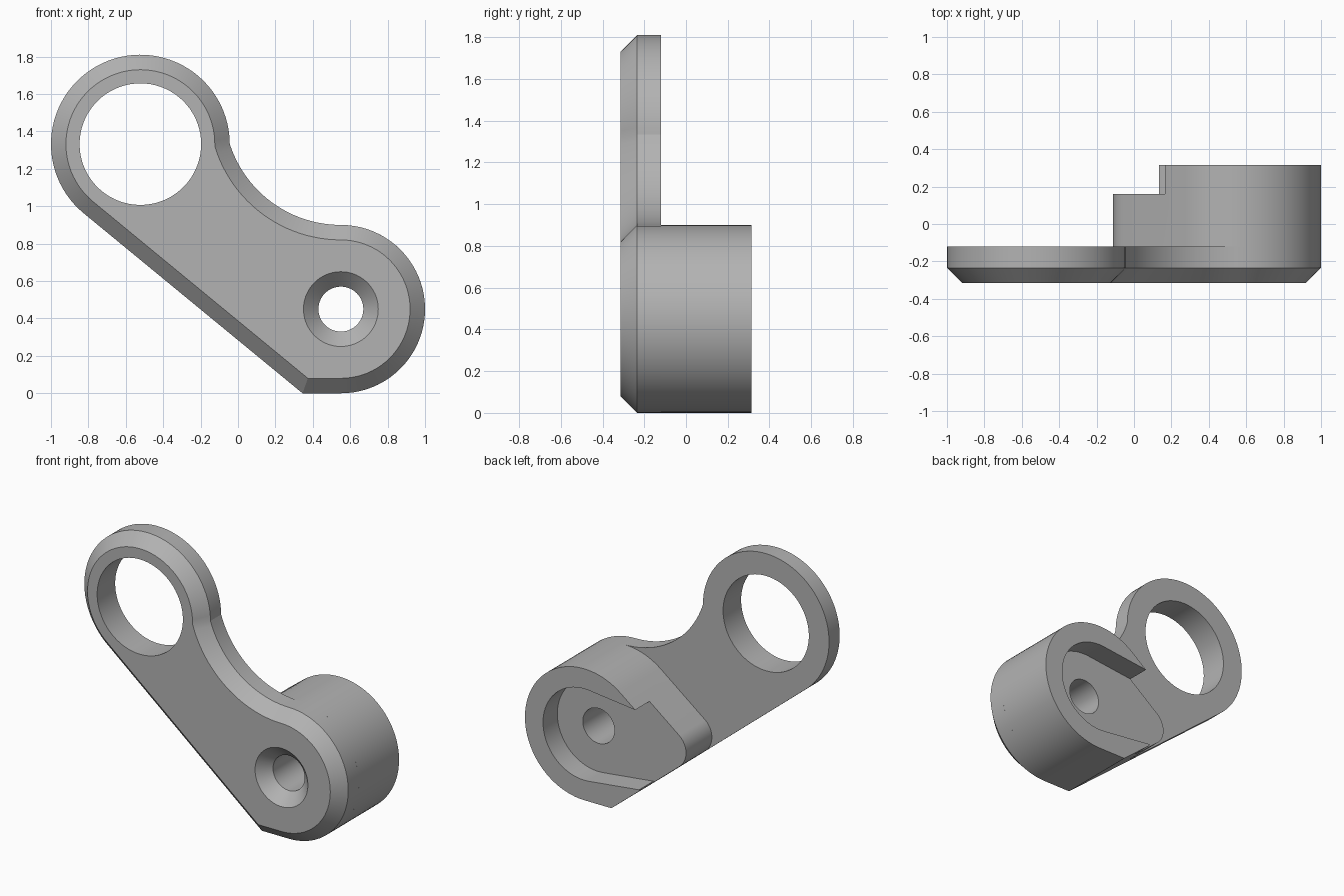
import bpy
import bmesh
from math import radians, sin, cos, asin, atan2, degrees, hypot, sqrt
from mathutils import Vector, Matrix

cube = bpy.data.objects.get("Cube")
if cube:
    bpy.data.objects.remove(cube, do_unlink=True)

# Key points in the x-z plane
RING, RING_R, RING_HOLE = Vector((-0.522, 1.332)), 0.478, 0.325
BOSS, BOSS_R = Vector((0.55, 0.45)), 0.45
NECK_R = 0.624
NECK = Vector((BOSS.x, BOSS.y + BOSS_R + NECK_R))
CORNER = Vector((0.345, 0.0))
FRONT, PLATE_BACK, STEP, BACK, BEVEL = -0.315, -0.12, 0.16, 0.315, 0.08

# Lower straight edge, tangent to the ring
to_ring = RING - CORNER
edge_angle = degrees(atan2(to_ring.y, to_ring.x) + asin(RING_R / to_ring.length))


def polar(angle):
    return Vector((cos(radians(angle)), sin(radians(angle))))


EDGE, INWARD = polar(edge_angle), polar(edge_angle - 90)

metal = bpy.data.materials.new("plain grey")
metal.use_nodes = True
GREY = (0.45, 0.45, 0.45, 1)
metal.diffuse_color = GREY
metal.node_tree.nodes["Principled BSDF"].inputs["Base Color"].default_value = GREY


def arc(center, radius, start, end, steps):
    return [center + radius * polar(start + (end - start) * i / steps)
            for i in range(steps + 1)]


def loft(name, sections):
    """Join equal-length (y, outline) sections into a closed solid."""
    bm = bmesh.new()
    rows = [[bm.verts.new((p.x, y, p.y)) for p in pts] for y, pts in sections]
    for a, b in zip(rows, rows[1:]):
        for i in range(len(a)):
            j = (i + 1) % len(a)
            bm.faces.new((a[i], a[j], b[j], b[i]))
    bm.faces.new(rows[0])
    bm.faces.new(rows[-1])
    bmesh.ops.recalc_face_normals(bm, faces=bm.faces)
    mesh = bpy.data.meshes.new(name)
    bm.to_mesh(mesh)
    bm.free()
    mesh.materials.append(metal)
    obj = bpy.data.objects.new(name, mesh)
    bpy.context.collection.objects.link(obj)
    return obj


def select(obj):
    bpy.ops.object.select_all(action='DESELECT')
    obj.select_set(True)
    bpy.context.view_layer.objects.active = obj


def cut(obj, sections):
    cutter = loft("cutter", sections)
    cutter.hide_render = True
    mod = obj.modifiers.new("cut", 'BOOLEAN')
    mod.operation, mod.solver, mod.object = 'DIFFERENCE', 'EXACT', cutter
    select(obj)
    bpy.ops.object.modifier_apply(modifier=mod.name)
    bpy.data.objects.remove(cutter, do_unlink=True)


def circle(center, radius):
    return arc(center, radius, 0, 360, 72)[:-1]


def plate_outline(inset):
    ring_r, neck_r = RING_R - inset, NECK_R + inset
    # Crease where the ring meets the concave neck
    axis = NECK - RING
    dist = axis.length
    axis.normalize()
    along = (ring_r ** 2 - neck_r ** 2 + dist ** 2) / (2 * dist)
    off = sqrt(ring_r ** 2 - along ** 2)
    crease = RING + axis * along + Vector((axis.y, -axis.x)) * off
    a, b = crease - RING, crease - NECK
    ring_start = degrees(atan2(a.y, a.x))
    neck_end = degrees(atan2(b.y, b.x)) % 360
    slide = inset * (1 - INWARD.y) / EDGE.y
    return (arc(BOSS, BOSS_R - inset, -90, 90, 40)
            + arc(NECK, neck_r, 270, neck_end, 24)[1:]
            + arc(RING, ring_r, ring_start, edge_angle + 90, 56)[1:]
            + [CORNER + INWARD * inset + EDGE * slide])


# Chamfered arm plate with ring opening and countersunk hole
plate = loft("arm_plate", [(FRONT, plate_outline(BEVEL)),
                           (FRONT + BEVEL, plate_outline(0)),
                           (PLATE_BACK, plate_outline(0))])
cut(plate, [(-1, circle(RING, RING_HOLE)), (1, circle(RING, RING_HOLE))])
cut(plate, [(FRONT - 0.02, circle(BOSS, 0.22)),
            (FRONT + BEVEL, circle(BOSS, 0.12)),
            (0.5, circle(BOSS, 0.12))])

# Rear block: boss arc, tangent shoulder, rounded nose, lower edge
SHOULDER, NOSE_R = 127.6, 0.137
n1 = polar(SHOULDER)
nose = Matrix((n1, INWARD)).inverted() @ Vector(
    (BOSS.dot(n1) + BOSS_R - NOSE_R, CORNER.dot(INWARD) + NOSE_R))
block_outline = (arc(BOSS, BOSS_R, -90, SHOULDER, 50)
                 + arc(nose, NOSE_R, SHOULDER, edge_angle + 90, 20) + [CORNER])
block = loft("rear_block", [(PLATE_BACK, block_outline), (BACK, block_outline)])

# Tapered recess, open towards the nose
TAPER, RECESS_R = 6.5, 0.313
mouth = arc(BOSS, RECESS_R, -90 - TAPER, 90 + TAPER, 44)
for end, turn in ((mouth[-1], 180 + TAPER), (mouth[0], 180 - TAPER)):
    mouth.append(end + polar(turn) * 0.9)
cut(block, [(STEP, mouth), (BACK + 0.1, mouth)])

# Trim the tips of the raised walls square
trim = [Vector(p) for p in ((-0.5, -0.2), (0.135, -0.2), (0.135, 1.2), (-0.5, 1.2))]
cut(block, [(STEP, trim), (BACK + 0.1, trim)])
cut(block, [(-1, circle(BOSS, 0.12)), (1, circle(BOSS, 0.12))])

for obj in (plate, block):
    select(obj)
    bpy.ops.object.shade_smooth_by_angle(angle=radians(15))
